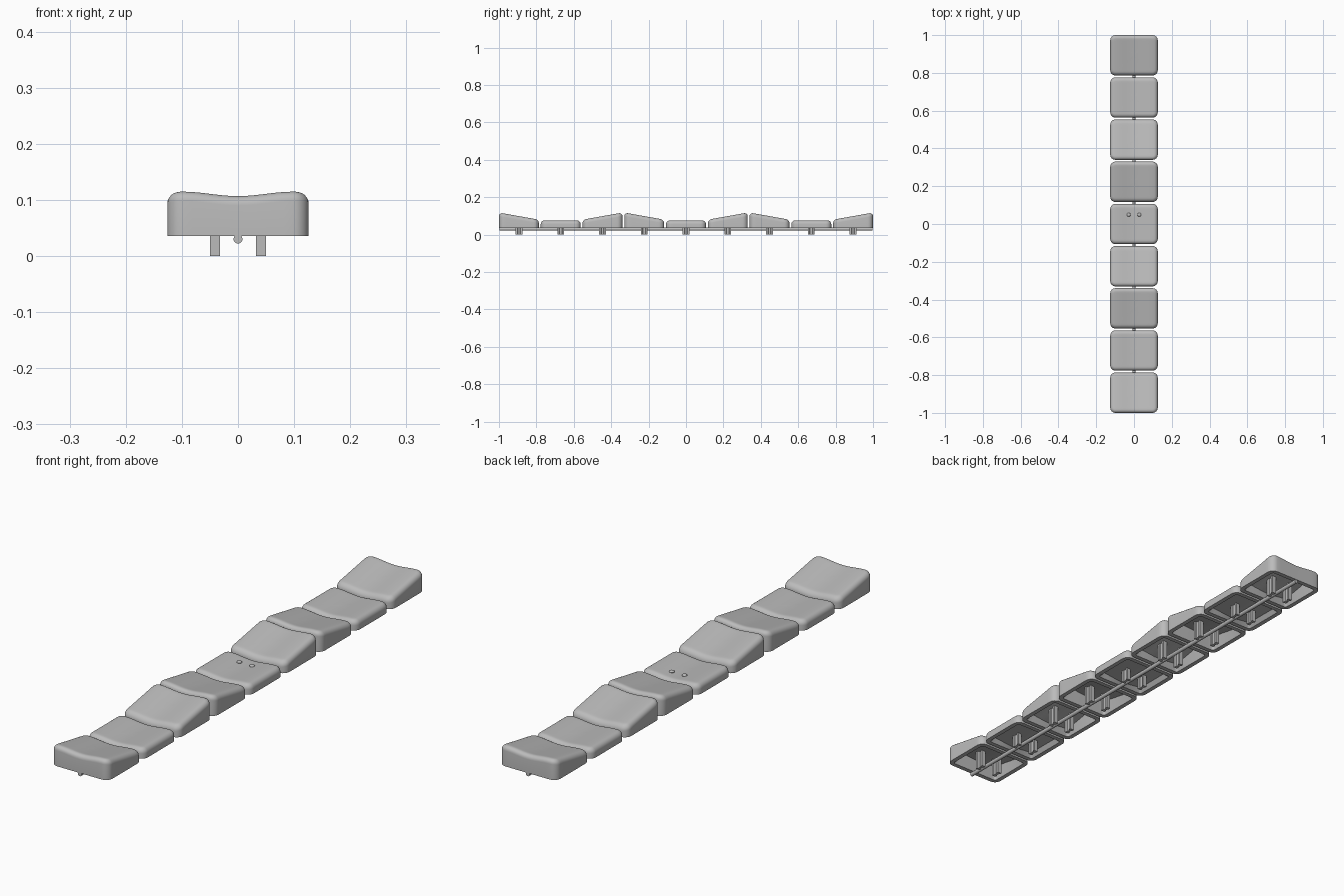
import bpy
import bmesh
from math import sin, cos, pi, radians

if "Cube" in bpy.data.objects:
    bpy.data.objects.remove(bpy.data.objects["Cube"])

PITCH, WIDTH, DEPTH = 0.2233, 0.252, 0.2136
BASE = 0.036          # underside of the cap walls
FILLET = 0.02         # rounding around the top edge
SKIN = 0.022          # thickness of the cap top

grey = bpy.data.materials.new("light_grey")
grey.use_nodes = True
grey.diffuse_color = (0.5, 0.5, 0.5, 1)
grey.node_tree.nodes["Principled BSDF"].inputs["Base Color"].default_value = (0.5, 0.5, 0.5, 1)


def finish(bm, name, y=0.0, smooth=True):
    bmesh.ops.recalc_face_normals(bm, faces=bm.faces)
    mesh = bpy.data.meshes.new(name)
    bm.to_mesh(mesh)
    bm.free()
    mesh.materials.append(grey)
    obj = bpy.data.objects.new(name, mesh)
    bpy.context.collection.objects.link(obj)
    obj.location.y = y
    if smooth:
        bpy.ops.object.select_all(action="DESELECT")
        obj.select_set(True)
        bpy.context.view_layer.objects.active = obj
        bpy.ops.object.shade_smooth_by_angle(angle=radians(35))
    return obj


def rounded_outline(inset, scale=1.0, steps=6, cuts=12):
    """Rounded rectangle with evenly cut straight sides."""
    radius = max(0.028 - inset, 0.008)
    hx, hy = WIDTH / 2 - inset - radius, DEPTH / 2 - inset - radius
    corners = []
    for k, (sx, sy) in enumerate([(1, 1), (-1, 1), (-1, -1), (1, -1)]):
        arc = [(k + i / steps) * pi / 2 for i in range(steps + 1)]
        corners.append([(sx * hx + radius * cos(a), sy * hy + radius * sin(a)) for a in arc])
    pts = []
    for k, corner in enumerate(corners):
        pts += corner
        (x0, y0), (x1, y1) = corner[-1], corners[(k + 1) % 4][0]
        for i in range(1, cuts):
            t = i / cuts
            pts.append((x0 + (x1 - x0) * t, y0 + (y1 - y0) * t))
    return [(x * scale, y * scale) for x, y in pts]


def make_cap(name, y, height, slope):
    """Hollow cap lofted from the cavity centre, round the rim, to the top centre."""
    def top(px, py):
        dip = 0.004 * (1 + cos(pi * min(abs(px) / 0.1, 1)))
        return height + slope * py - dip

    bm = bmesh.new()
    rings = []

    def ring(inset, drop=None, scale=1.0):
        rings.append([bm.verts.new((px, py, BASE if drop is None else top(px, py) - drop))
                      for px, py in rounded_outline(inset, scale)])

    shrink = [0.15, 0.3, 0.45, 0.6, 0.75, 0.9]
    for s in shrink:                      # cavity ceiling
        ring(0.03, SKIN, s)
    ring(0.03, SKIN)
    ring(0.018)                           # rim
    ring(0.0)
    for i in range(7):                    # rounded top edge
        a = i / 6 * pi / 2
        ring(FILLET * (1 - cos(a)), FILLET * (1 - sin(a)))
    for s in reversed(shrink):            # dished top
        ring(FILLET, 0.0, s)

    n = len(rings[0])
    for lower, upper in zip(rings, rings[1:]):
        for i in range(n):
            j = (i + 1) % n
            bm.faces.new((lower[i], lower[j], upper[j], upper[i]))
    for loop, drop in ((rings[0], SKIN), (rings[-1], 0.0)):
        centre = bm.verts.new((0, 0, top(0, 0) - drop))
        for i in range(n):
            bm.faces.new((loop[i], loop[(i + 1) % n], centre))
    finish(bm, name, y)


def make_stem(name, x, y, top):
    """Upright prong with a shallow groove down each broad side."""
    half = [(0.0085, -0.018), (0.0085, -0.009), (0.005, -0.006),
            (0.005, 0.006), (0.0085, 0.009), (0.0085, 0.018)]
    outline = half + [(-px, -py) for px, py in half]
    bm = bmesh.new()
    face = bm.faces.new([bm.verts.new((x + px, py, 0.0)) for px, py in outline])
    side = bmesh.ops.extrude_face_region(bm, geom=[face])["geom"]
    bmesh.ops.translate(bm, vec=(0, 0, top), verts=[g for g in side if isinstance(g, bmesh.types.BMVert)])
    finish(bm, name, y, smooth=False)


# Row of caps: falling, level and rising tops, repeated
for index in range(9):
    y = (index - 4) * PITCH
    tilt = (-1, 0, 1)[index % 3]
    height = 0.099 if tilt else 0.076
    make_cap(f"cap_{index + 1}", y, height, tilt * 0.178)
    for side, x in (("left", 0.041), ("right", -0.041)):
        make_stem(f"stem_{side}_{index + 1}", x, y, height - 0.014)

# Two finger bumps on the middle cap
for side, x in (("left", 0.028), ("right", -0.028)):
    bm = bmesh.new()
    bmesh.ops.create_uvsphere(bm, u_segments=20, v_segments=10, radius=0.01)
    bmesh.ops.scale(bm, vec=(1, 1, 0.5), verts=bm.verts)
    bmesh.ops.translate(bm, vec=(x, 0.049, 0.0705), verts=bm.verts)
    finish(bm, f"bump_{side}")

# Rod joining all the caps underneath
bpy.ops.mesh.primitive_cylinder_add(vertices=24, radius=0.008, depth=1.996,
                                    location=(0, 0, 0.03), rotation=(pi / 2, 0, 0))
rod = bpy.context.object
rod.name = "joining_rod"
rod.data.materials.append(grey)
bpy.ops.object.shade_smooth_by_angle(angle=radians(35))
